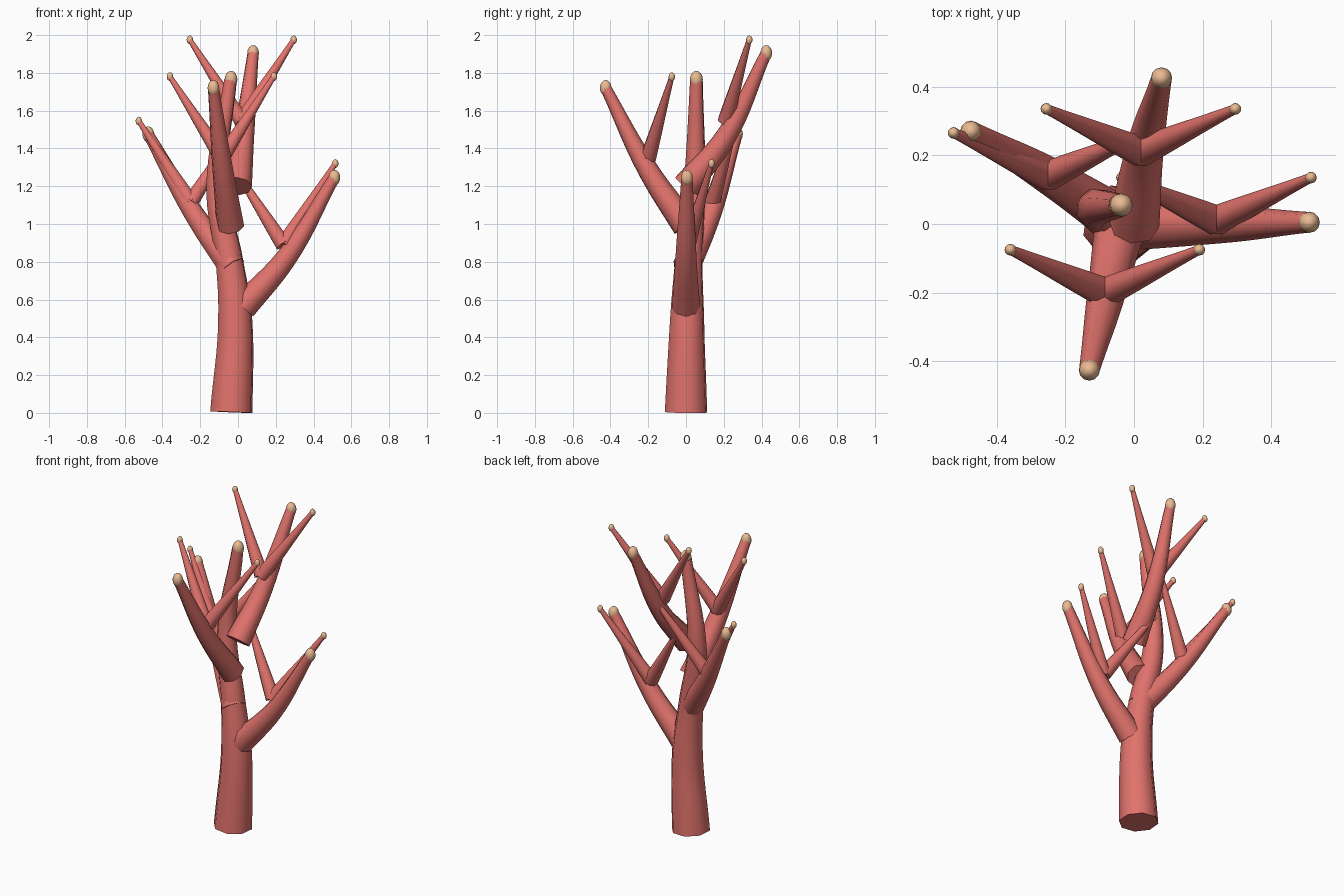
import bpy

if "Cube" in bpy.data.objects:
    bpy.data.objects.remove(bpy.data.objects["Cube"])


def material(name, color):
    m = bpy.data.materials.new(name)
    m.diffuse_color = color
    m.use_nodes = True
    m.node_tree.nodes["Principled BSDF"].inputs["Base Color"].default_value = m.diffuse_color
    return m


CORAL = material("coral_red", (0.75, 0.17, 0.15, 1))
TIP = material("tip_cream", (0.83, 0.50, 0.29, 1))


def limb(name, points):
    """Tapered eight-sided tube through (x, y, z, radius) points."""
    cu = bpy.data.curves.new(name, 'CURVE')
    cu.dimensions = '3D'
    cu.bevel_depth = 1.0
    cu.bevel_resolution = 2
    cu.use_fill_caps = True
    cu.resolution_u = 8
    sp = cu.splines.new('BEZIER')
    sp.bezier_points.add(len(points) - 1)
    for bp, (x, y, z, r) in zip(sp.bezier_points, points):
        bp.co = (x, y, z)
        bp.radius = r
        bp.handle_left_type = bp.handle_right_type = 'AUTO'
    tmp = bpy.data.objects.new(name + "_curve", cu)
    bpy.context.collection.objects.link(tmp)
    bpy.context.view_layer.update()
    me = bpy.data.meshes.new_from_object(
        tmp.evaluated_get(bpy.context.evaluated_depsgraph_get()))
    bpy.data.objects.remove(tmp)
    ob = bpy.data.objects.new(name, me)
    bpy.context.collection.objects.link(ob)
    me.materials.clear()
    me.materials.append(CORAL)
    bpy.ops.object.select_all(action='DESELECT')
    ob.select_set(True)
    bpy.context.view_layer.objects.active = ob
    bpy.ops.object.shade_smooth_by_angle(angle=0.87)
    return ob


def tip(name, loc, r):
    """Slightly tall rounded end."""
    bpy.ops.mesh.primitive_uv_sphere_add(segments=12, ring_count=8,
                                         radius=r, location=loc)
    ob = bpy.context.object
    ob.name = name
    ob.scale.z = 1.35
    ob.data.materials.append(TIP)
    bpy.ops.object.shade_smooth()


# Gently swaying trunk
limb("trunk", [(-0.035, 0, 0.004, 0.117), (-0.015, 0.006, 0.5, 0.094),
               (-0.045, 0.015, 0.8, 0.076), (-0.11, 0.045, 1.2, 0.06),
               (-0.04, 0.055, 1.76, 0.035)])
tip("trunk_tip", (-0.037, 0.055, 1.765), 0.034)

# Branches: start, middle, end, and the fork point of the twig pair
BRANCHES = {
    "right": [(0.025, 0, 0.56), (0.255, 0, 0.82), (0.51, 0.005, 1.245),
              (0.24, 0.01, 0.89)],
    "left": [(-0.03, 0, 0.77), (-0.23, 0.13, 1.05), (-0.475, 0.27, 1.475),
             (-0.25, 0.14, 1.115)],
    "front": [(-0.04, 0, 0.99), (-0.08, -0.2, 1.285), (-0.13, -0.425, 1.72),
              (-0.085, -0.2, 1.35)],
    "back": [(0, 0, 1.2), (0.03, 0.21, 1.46), (0.08, 0.425, 1.905),
             (0.02, 0.21, 1.545)],
}

for key, (a, b, c, fork) in BRANCHES.items():
    limb(key + "_branch", [(*a, 0.074), (*b, 0.056), (*c, 0.03)])
    tip(key + "_branch_tip", c, 0.031)
    # Mirrored pair of straight twigs
    for side, s in (("left", -1), ("right", 1)):
        end = (fork[0] + s * 0.275, fork[1] + 0.125, fork[2] + 0.43)
        limb(f"{key}_twig_{side}", [(*fork, 0.044), (*end, 0.014)])
        tip(f"{key}_twig_tip_{side}", end, 0.017)
